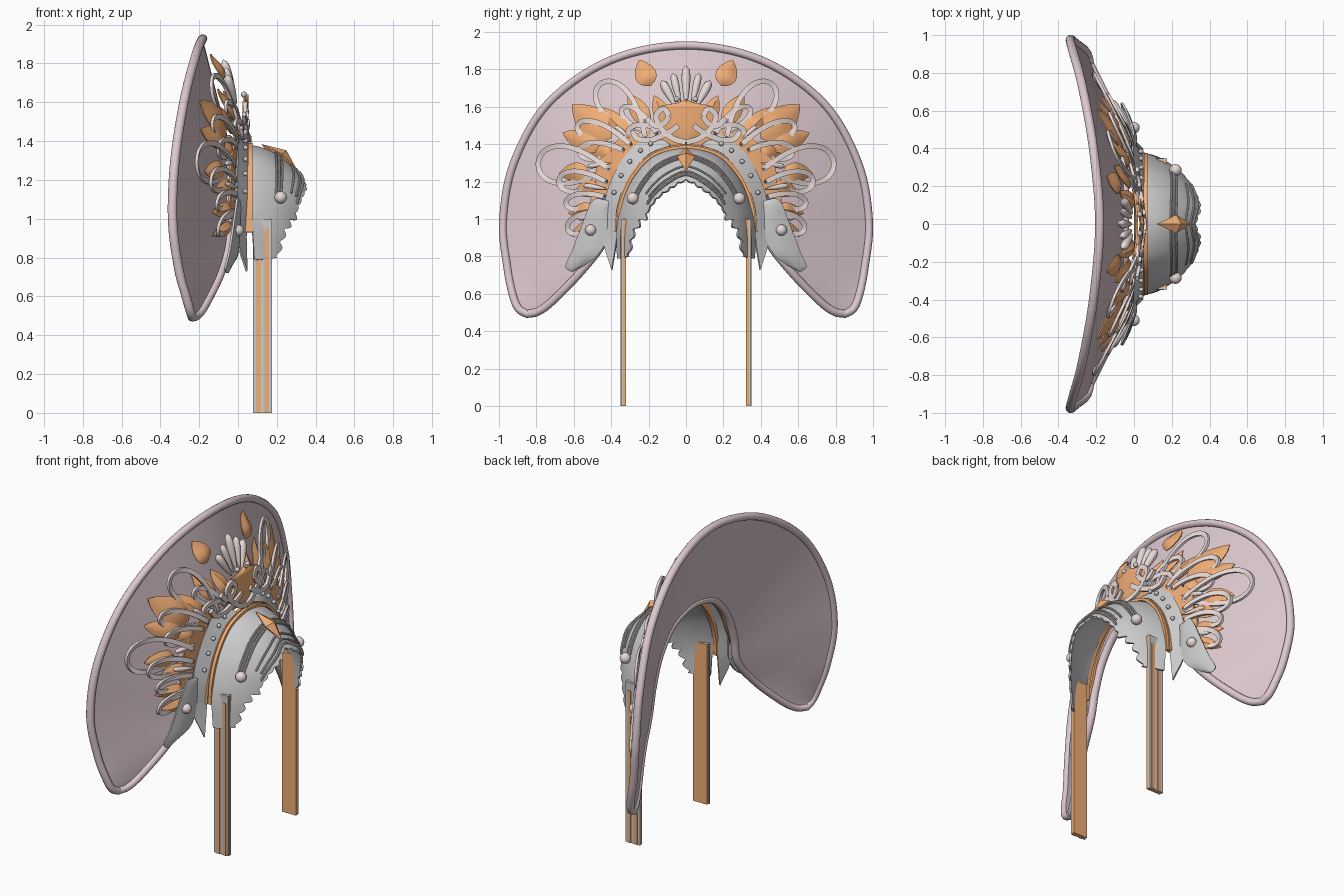
import bpy, bmesh
from math import sin, cos, pi, sqrt, hypot
from mathutils import Vector as V

if "Cube" in bpy.data.objects:
    bpy.data.objects.remove(bpy.data.objects["Cube"])


def material(name, c):
    m = bpy.data.materials.new(name)
    m.diffuse_color = (*c, 1)
    m.use_nodes = True
    m.node_tree.nodes["Principled BSDF"].inputs["Base Color"].default_value = m.diffuse_color
    return m


ORANGE = material("copper", (0.88, 0.42, 0.18))
PINK = material("pink", (0.72, 0.58, 0.62))
IVORY = material("ivory", (0.80, 0.70, 0.68))


def finish(name, bm, mat=None, mirror=True, thick=0):
    bmesh.ops.remove_doubles(bm, verts=bm.verts, dist=1e-4)
    bmesh.ops.recalc_face_normals(bm, faces=bm.faces)
    if thick:
        bmesh.ops.solidify(bm, geom=bm.faces[:], thickness=thick)
    for f in bm.faces:
        f.smooth = True
    for e in bm.edges:
        if len(e.link_faces) == 2 and e.calc_face_angle(0) > 0.65:
            e.smooth = False
    me = bpy.data.meshes.new(name)
    bm.to_mesh(me)
    bm.free()
    ob = bpy.data.objects.new(name, me)
    bpy.context.collection.objects.link(ob)
    if mat:
        me.materials.append(mat)
    if mirror:
        m = ob.modifiers.new("mirror", 'MIRROR')
        m.use_axis = (False, True, False)
        m.use_mirror_merge = False


def add_grid(bm, rows, wrap=False, loop=False):
    vs = [[bm.verts.new(p) for p in r] for r in rows]
    n, k = len(vs), len(vs[0])
    for i in range(n if loop else n - 1):
        for j in range(k if wrap else k - 1):
            a, b = vs[i], vs[(i + 1) % n]
            bm.faces.new((a[j], a[(j + 1) % k], b[(j + 1) % k], b[j]))
    if wrap and not loop:
        bm.faces.new(vs[0])
        bm.faces.new(vs[-1])


def loft(name, rows, mat=None, mirror=True, thick=0):
    bm = bmesh.new()
    add_grid(bm, rows)
    finish(name, bm, mat, mirror, thick)


def at(pts, t):
    """Point on a smooth curve through pts, t from 0 to 1."""
    pts = [V(p) for p in pts]
    s = min(max(t, 0), 1) * (len(pts) - 1)
    i = min(int(s), len(pts) - 2)
    f = s - i
    b, c = pts[i], pts[i + 1]
    a = pts[i - 1] if i else (V((c.x, -c.y, c.z)) if b.y == 0 else b * 2 - c)
    d = pts[i + 2] if i + 2 < len(pts) else c * 2 - b
    return (b * 2 + (c - a) * f + (a * 2 - b * 5 + c * 4 - d) * f * f + (b * 3 - a - c * 3 + d) * f ** 3) / 2


def both(pts, t):
    """Same curve continued across the centre plane, t from -1 to 1."""
    p = at(pts, abs(t))
    return p if t >= 0 else V((p.x, -p.y, p.z))


def sweep(bm, path, w, h, sides=4, loop=False):
    """Bar along a path, w across the path in the y-z plane, h along x."""
    rows, n = [], len(path)
    k = sqrt(2) if sides == 4 else 1
    for i, p in enumerate(path):
        a = path[(i - 1) % n if loop else max(i - 1, 0)]
        b = path[(i + 1) % n if loop else min(i + 1, n - 1)]
        d = V((0, b.y - a.y, b.z - a.z)).normalized()
        nrm = V((0, -d.z, d.y))
        rows.append([p + nrm * w * k * cos(q) + V((h * k * sin(q), 0, 0))
                     for q in [2 * pi * (j + .5) / sides for j in range(sides)]])
    add_grid(bm, rows, True, loop)


def depth(y, z, off=0):
    """Point of the ornament layer in front of the fan."""
    return V((0.03 + off - 0.3 * max(0, hypot(y, z - 1) - 0.4) - 0.2 * y * y, y, z))


def balls(name, pts, r, mat=None, mirror=True, sub=1):
    bm = bmesh.new()
    for p in pts:
        o = bmesh.ops.create_icosphere(bm, subdivisions=sub, radius=r)
        bmesh.ops.translate(bm, verts=o["verts"], vec=V(p))
    finish(name, bm, mat, mirror)


# Fan: ruled cone between an inner arch and the outer outline, with a thick rim
outer = [(-.182, 0, 1.928), (-.215, .4, 1.85), (-.275, .735, 1.62), (-.325, .92, 1.3), (-.337, .978, .99),
         (-.305, .955, .74), (-.265, .925, .59), (-.245, .895, .52), (-.235, .85, .492)]
inner = [(-.05, 0, 1.41), (-.05, .2, 1.36), (-.05, .33, 1.22), (-.05, .4, 1.05), (-.05, .44, .88),
         (-.09, .56, .72), (-.165, .71, .565), (-.205, .79, .505), (-.235, .85, .492)]
ts = [i / 56 for i in range(-56, 57)]
loft("fan", [[both(inner, t).lerp(both(outer, t), j / 8) for t in ts] for j in range(9)], PINK, False, .012)
bm = bmesh.new()
sweep(bm, [both(outer, t) for t in ts] + [both(inner, t) for t in ts[::-1][1:-1]], .022, .024, 14, True)
finish("fan_rim", bm, PINK, False)

# Helmet shell with a scalloped front edge
back = [(.06, 0, 1.38), (.06, .17, 1.335), (.06, .28, 1.22), (.06, .345, 1.08), (.075, .37, .95), (.085, .37, .79)]
mid = [(.205, 0, 1.328), (.21, .14, 1.28), (.21, .23, 1.185), (.2, .285, 1.075), (.175, .325, .95), (.14, .35, .79)]
front = [(.335, 0, 1.2), (.36, .08, 1.16), (.335, .16, 1.1), (.3, .215, 1.02), (.245, .28, .93), (.205, .31, .8)]


def helm(u, v):
    a, b, c = both(back, v), both(mid, v), both(front, v)
    return a * (1 - u) * (1 - 2 * u) + b * 4 * u * (1 - u) + c * u * (2 * u - 1)


def scallop(v):
    v = abs(v)
    return 0.96 + .03 * abs(sin(v * 10 * pi)) if v < .6 else .88 + .2 * abs(sin((v - .6) * 10 * pi + .6))


vs = [i / 80 for i in range(-80, 81)]
loft("helmet", [[helm(j / 14 * scallop(v), v) for v in vs] for j in range(15)], None, False, .012)

# Raised bands and bead rows on the helmet
up = V((.006, 0, .006))
bm = bmesh.new()
for u, e in ((.44, .52), (.54, .52), (.74, .45), (.84, .45)):
    sweep(bm, [helm(u, e * i / 24) + up for i in range(-24, 25)], .006, .006, 8)
finish("helmet_bands", bm, None, False)
balls("helmet_beads", [helm(u, .5 * i / 30) + up for u in (.49, .9) for i in range(-30, 31)], .009, IVORY, False)
balls("temple_gem", [(.22, .285, 1.11)], .032, IVORY, sub=3)

# Faceted diamond on the brow
bm = bmesh.new()
r = [bm.verts.new(p) for p in ((.12, 0, 1.385), (.225, .048, 1.335), (.305, 0, 1.25), (.225, -.048, 1.335))]
for tip in ((.25, 0, 1.352), (.19, 0, 1.28)):
    t = bm.verts.new(tip)
    for i in range(4):
        bm.faces.new((r[i], r[(i + 1) % 4], t))
finish("brow_diamond", bm, ORANGE, False)

# Copper arch trim between helmet and arch plate
arch = [(.065, 0, 1.385), (.065, .17, 1.345), (.065, .285, 1.23), (.065, .35, 1.08), (.065, .368, .93)]
bm = bmesh.new()
for off, w in ((0, .008), (-.02, .014)):
    sweep(bm, [both(arch, i / 28) + V((off, 0, 0)) for i in range(-28, 29)], w, .01)
finish("arch_trim", bm, ORANGE, False)

# Grey arch plates with pointed lower tips and rivets
po = [(0, .13, 1.43), (0, .22, 1.43), (0, .34, 1.32), (-.005, .43, 1.12), (0, .445, .9), (.05, .4, .73)]
pin = [(.05, .08, 1.395), (.05, .2, 1.345), (.05, .3, 1.23), (.05, .36, 1.08), (.045, .372, .9), (.05, .398, .73)]
loft("arch_plate", [[at(pin, i / 24).lerp(at(po, i / 24), j / 3) for i in range(25)] for j in range(4)], None, True, .012)
balls("arch_rivets", [at(pin, t).lerp(at(po, t), .5) + V((.014, 0, .004)) for t in (.16, .26, .36, .46, .56)], .013, None, sub=2)

# Side wings below the ornament, each with a pearl
wo = [(0, .42, 1.1), (0, .5, 1.1), (-.02, .56, .96), (-.04, .61, .83), (-.06, .645, .75), (-.06, .62, .72)]
wi = [(.0, .4, 1.08), (.01, .41, 1.0), (.01, .42, .9), (0, .47, .81), (-.03, .53, .76), (-.06, .6, .72)]
loft("side_wing", [[at(wi, i / 20).lerp(at(wo, i / 20), j / 4) + V((.012 * sin(pi * j / 4), 0, 0))
                    for i in range(21)] for j in range(5)], None, True, .012)
balls("wing_pearl", [(.0, .51, .94)], .03, IVORY, sub=3)

# Hanging straps: grey ribbon, copper stripes outside, copper lining inside
for name, x0, x1, y0, y1, z1, mat in (("strap", .076, .174, .336, .347, 1.0, None),
                                      ("strap_stripe_a", .094, .117, .346, .350, .95, ORANGE),
                                      ("strap_stripe_b", .137, .160, .346, .350, .95, ORANGE),
                                      ("strap_lining", .08, .176, .32, .337, 1.0, ORANGE)):
    bm = bmesh.new()
    add_grid(bm, [[(x0, y0, z), (x1, y0, z), (x1, y1, z), (x0, y1, z)] for z in (0, z1)], True)
    finish(name, bm, mat)

# Copper backing plate behind the arch, wavy outer edge
ri = [(.0, 0, 1.39), (.0, .18, 1.36), (-.01, .31, 1.24), (-.02, .38, 1.08), (-.02, .42, .98)]
ro = [(.01, 0, 1.48), (-.01, .22, 1.46), (-.03, .4, 1.36), (-.045, .48, 1.17), (-.045, .49, 1.0)]
loft("crown_plate", [[both(ri, t).lerp(both(ro, t), j / 4 * (1 + .2 * abs(sin(t * 4 * pi)))) for t in ts]
                     for j in range(5)], ORANGE, False, .012)


# Leaves: ridged blades with a pointed tip
def leaf(bm, base, tip, w, off=0.0):
    b, t = V(base), V(tip)
    n = V((-(t - b).y, (t - b).x)).normalized()
    rows = []
    for i in range(11):
        s = i / 10
        c = b.lerp(t, s)
        wid = w * sin(pi * s ** .8) ** .8 if 0 < s < 1 else .001
        rows.append([depth(*(c + n * wid * k), off + .02 * (1 - abs(k)) * sin(pi * s) + .012 * sin(5 * s))
                     for k in (-1, -.5, 0, .5, 1)])
    add_grid(bm, rows)


bm = bmesh.new()
for b, t, w in (((.19, 1.71), (.25, 1.85), .058), ((.2, 1.5), (.31, 1.67), .05), ((.1, 1.5), (.17, 1.66), .045),
                ((.4, 1.43), (.61, 1.61), .085), ((.3, 1.44), (.47, 1.6), .05), ((.45, 1.38), (.66, 1.46), .06),
                ((.52, 1.26), (.68, 1.24), .05), ((.38, 1.36), (.52, 1.37), .05), ((.46, 1.18), (.6, 1.14), .045),
                ((.48, 1.06), (.63, 1.03), .04), ((.48, .98), (.62, .91), .035)):
    leaf(bm, b, t, w)
finish("copper_leaves", bm, ORANGE, True, .008)


# Flat ribbon loops fanning outwards
def ribbon(bm, base, tip, w, off=0.0):
    b, t = V(base), V(tip)
    n = V((-(t - b).y, (t - b).x)).normalized()
    path = []
    for i in range(40):
        q = 2 * pi * i / 40
        c = b.lerp(t, (1 - cos(q)) / 2) + n * w * 1.3 * sin(q) * sin(q / 2)
        path.append(depth(c.x, c.y, off + .015 * sin(q)))
    sweep(bm, path, .014, .008, 4, True)


bm = bmesh.new()
for b, t, w in (((.22, 1.44), (.46, 1.72), .085), ((.42, 1.27), (.79, 1.3), .1), ((.3, 1.4), (.58, 1.5), .05),
                ((.43, 1.2), (.68, 1.2), .055), ((.44, 1.12), (.64, 1.08), .04), ((.44, 1.04), (.63, .94), .045),
                ((.12, 1.47), (.31, 1.46), .04), ((.34, 1.37), (.57, 1.36), .045), ((.16, 1.46), (.34, 1.59), .04)):
    ribbon(bm, b, t, w, .015)
finish("ribbon_loops", bm, IVORY)

# Central heart plate with ivory scrolls
heart = [(.002, 1.39), (.06, 1.43), (.14, 1.49), (.155, 1.54), (.14, 1.6), (.05, 1.62), (.002, 1.64)]
hp = [at([(0, *p) for p in heart], i / 24) for i in range(25)]
loft("heart_plate", [[V((.055 - .02 * abs(k), p.y * k, p.z)) for p in hp] for k in (-1, -.5, 0, .5, 1)], ORANGE, False, .012)
bm = bmesh.new()
for pts in ([(.002, 1.41), (.07, 1.43), (.13, 1.48), (.16, 1.55), (.12, 1.59), (.09, 1.55)],
            [(.04, 1.5), (.08, 1.47), (.14, 1.44), (.2, 1.42), (.26, 1.43), (.29, 1.47)],
            [(.09, 1.55), (.12, 1.51), (.17, 1.5), (.21, 1.54)]):
    sweep(bm, [at([(.06 - p[0] * .15, *p) for p in pts], i / 20) for i in range(21)], .015, .009)
finish("heart_scrolls", bm, IVORY)


# Teardrop petals: centre palmette and small side drops
def drop(bm, base, tip, r):
    b, t = depth(*base, .02), depth(*tip, .02)
    d = (t - b).normalized()
    e = d.cross(V((1, 0, 0))).normalized()
    f = d.cross(e)
    add_grid(bm, [[b.lerp(t, s) + (e * cos(a) + f * sin(a)) * r * (.04 + s ** .7 * sqrt(max(0, 1 - s ** 4)) * 1.1)
                   for a in [2 * pi * j / 12 for j in range(12)]] for s in [i / 12 for i in range(13)]], True)


bm = bmesh.new()
drop(bm, (0, 1.6), (0, 1.82), .03)
finish("palmette_centre", bm, IVORY, False)
bm = bmesh.new()
for b, t, r in (((.03, 1.6), (.07, 1.78), .026), ((.05, 1.59), (.13, 1.74), .03), ((.4, 1.3), (.53, 1.28), .018),
                ((.42, 1.16), (.55, 1.18), .018), ((.44, 1.03), (.58, 1.0), .018), ((.3, 1.43), (.38, 1.5), .018)):
    drop(bm, b, t, r)
finish("palmette_petals", bm, IVORY)
balls("palmette_beads", [(.03, .05, 1.64)], .016, None, sub=2)
